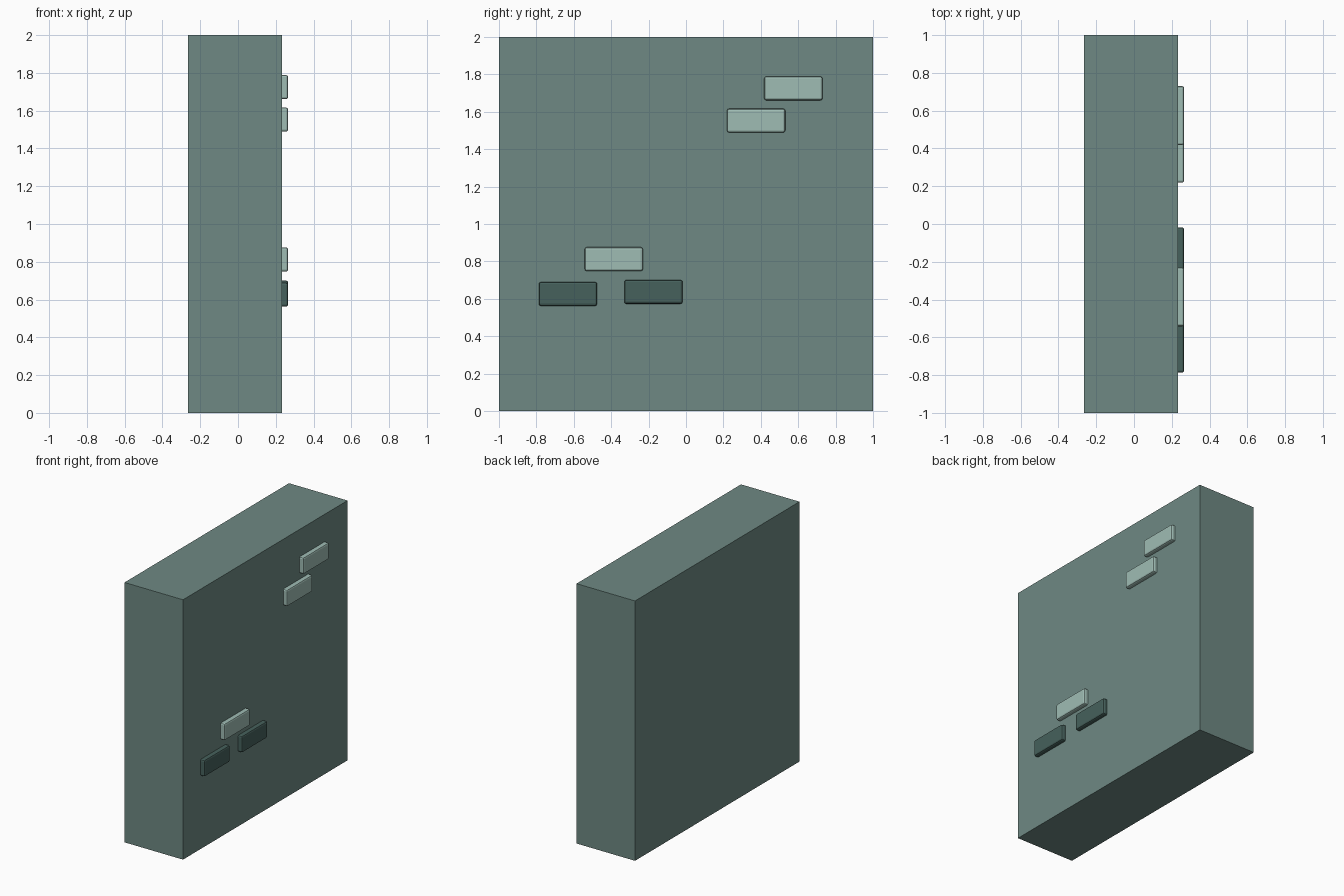
import bpy, bmesh
from mathutils import Vector

if "Cube" in bpy.data.objects:
    bpy.data.objects.remove(bpy.data.objects["Cube"])


def material(name, rgb):
    def lin(c):
        c /= 255
        return c / 12.92 if c <= 0.04045 else ((c + 0.055) / 1.055) ** 2.4
    m = bpy.data.materials.new(name)
    m.diffuse_color = (*[lin(c) for c in rgb], 1)
    m.use_nodes = True
    m.node_tree.nodes["Principled BSDF"].inputs["Base Color"].default_value = m.diffuse_color
    return m


wall_mat = material("grey_green", (110, 137, 131))
light_mat = material("pale_green", (159, 188, 180))
dark_mat = material("dark_green", (70, 97, 92))


def box(name, lo, hi, mat, bevel=0.0):
    lo, hi = Vector(lo), Vector(hi)
    bm = bmesh.new()
    bmesh.ops.create_cube(bm, size=1)
    bmesh.ops.scale(bm, vec=hi - lo, verts=bm.verts)
    bmesh.ops.translate(bm, vec=(lo + hi) / 2, verts=bm.verts)
    if bevel:
        bmesh.ops.bevel(bm, geom=bm.edges[:], offset=bevel, segments=2,
                        profile=0.5, affect='EDGES')
    me = bpy.data.meshes.new(name)
    bm.to_mesh(me)
    bm.free()
    me.materials.append(mat)
    ob = bpy.data.objects.new(name, me)
    bpy.context.collection.objects.link(ob)
    return ob


# Wall slab
FACE = 0.232
box("wall_block", (-0.266, -1, 0), (FACE, 1, 2), wall_mat)

# Raised bricks on the +x face: centre y, centre z, material
bricks = [
    (0.574, 1.725, light_mat),
    (0.375, 1.553, light_mat),
    (-0.386, 0.812, light_mat),
    (-0.631, 0.626, dark_mat),
    (-0.174, 0.637, dark_mat),
]
for i, (y, z, mat) in enumerate(bricks):
    w, h = 0.156, 0.064
    box(f"raised_brick_{i + 1}", (FACE - 0.05, y - w, z - h),
        (0.266, y + w, z + h), mat, bevel=0.012)
